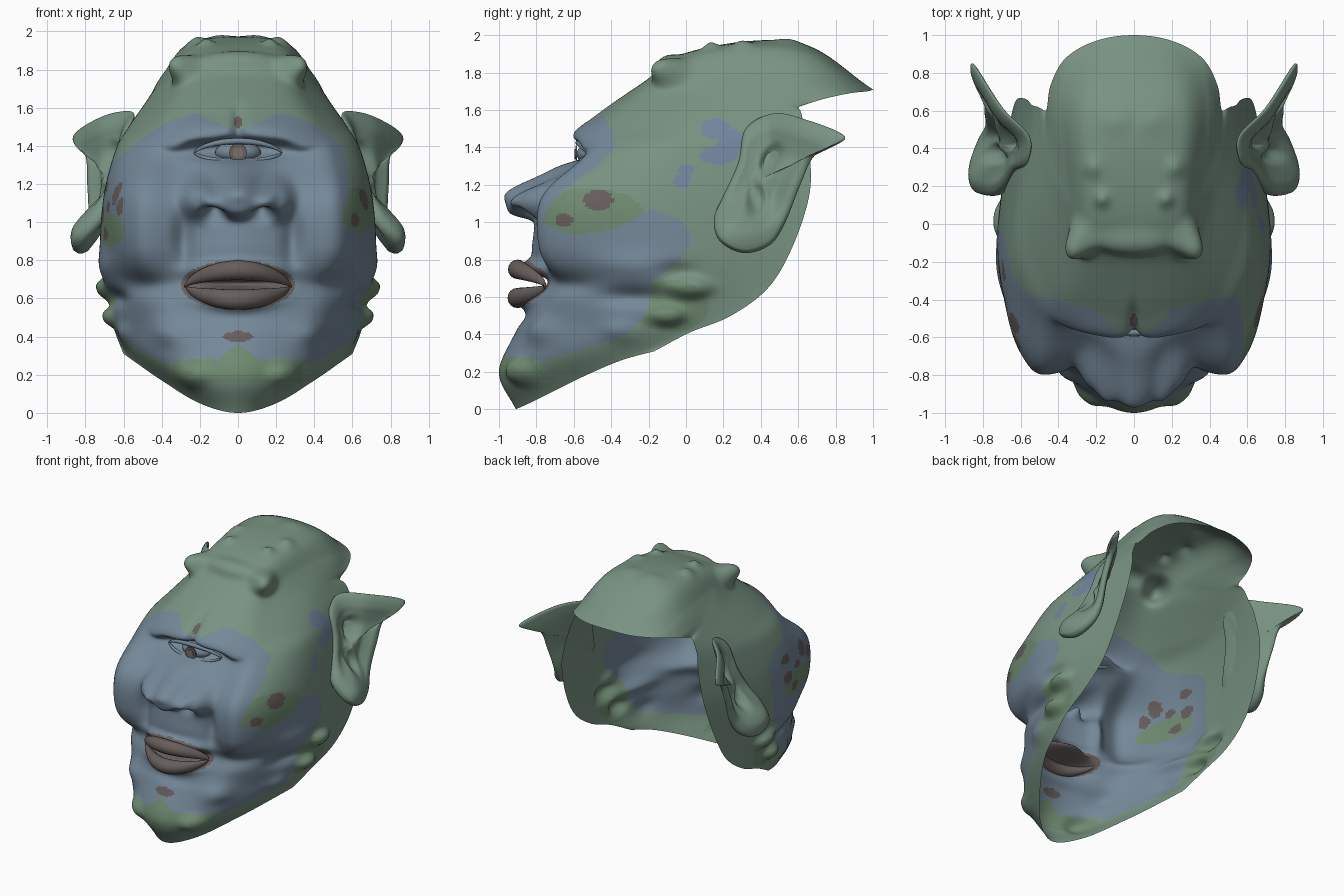
import bpy, bmesh, math
from mathutils import Vector as V

if "Cube" in bpy.data.objects:
    bpy.data.objects.remove(bpy.data.objects["Cube"])


def material(name, rgb):
    m = bpy.data.materials.new(name)
    m.diffuse_color = (*rgb, 1)
    m.use_nodes = True
    m.node_tree.nodes["Principled BSDF"].inputs["Base Color"].default_value = m.diffuse_color
    return m


GREEN = material("sage green skin", (.188, .290, .223))
BLUE = material("slate blue skin", (.175, .245, .315))
MOSS = material("moss green patch", (.160, .256, .165))
VIOLET = material("violet blue patch", (.168, .230, .335))
BROWN = material("brown lips and spots", (.135, .112, .108))
PALE = material("pale brown pupil", (.21, .16, .14))


def spline(pts, t):
    """Smooth curve through the points, t counts from point to point."""
    i = max(0, min(int(t), len(pts) - 2))
    f = t - i
    b, c = pts[i], pts[i + 1]
    a = pts[i - 1] if i else 2 * b - c
    d = pts[i + 2] if i + 2 < len(pts) else 2 * c - b
    return .5 * (2 * b + (c - a) * f + (2 * a - 5 * b + 4 * c - d) * f * f
                 + (3 * b - a - 3 * c + d) * f ** 3)


def make_object(name, bm, mats):
    bmesh.ops.recalc_face_normals(bm, faces=bm.faces[:])
    me = bpy.data.meshes.new(name)
    for f in bm.faces:
        f.smooth = True
    bm.to_mesh(me)
    bm.free()
    for m in mats:
        me.materials.append(m)
    ob = bpy.data.objects.new(name, me)
    bpy.context.collection.objects.link(ob)
    return ob


# Profiles running from the chin rim, up the face, over the crown to the back rim
centre = [(0, -.91, 0), (0, -1.0, .2), (0, -.90, .44), (0, -.83, .66), (0, -.82, .9), (0, -.76, 1.15),
          (0, -.55, 1.37), (0, -.54, 1.52), (0, -.24, 1.74), (0, .05, 1.92), (0, .6, 1.96), (0, 1, 1.71)]
inner = [(.2, -.80, .05), (.24, -.90, .2), (.29, -.82, .43), (.32, -.74, .66), (.32, -.74, .88), (.32, -.71, 1.14),
         (.3, -.54, 1.36), (.29, -.47, 1.52), (.24, -.2, 1.73), (.24, .07, 1.9), (.26, .6, 1.92), (.2, .97, 1.7)]
outer = [(.4, -.56, .17), (.44, -.66, .29), (.49, -.61, .47), (.52, -.62, .67), (.54, -.68, .87), (.53, -.67, 1.14),
         (.5, -.47, 1.38), (.45, -.32, 1.51), (.36, -.06, 1.69), (.35, .16, 1.78), (.39, .58, 1.78), (.36, .88, 1.69)]
side = [(.53, -.35, .26), (.6, -.3, .38), (.65, -.23, .52), (.7, -.18, .72), (.72, -.2, .9), (.7, -.22, 1.15),
        (.64, -.1, 1.38), (.57, .05, 1.5), (.48, .22, 1.63), (.45, .36, 1.68), (.45, .56, 1.68), (.44, .74, 1.66)]
rim = [(.6, -.17, .31), (.64, .02, .41), (.66, .24, .5), (.66, .44, .65), (.65, .57, .87), (.62, .66, 1.15),
       (.57, .66, 1.38), (.54, .63, 1.5), (.51, .62, 1.57), (.49, .61, 1.6), (.47, .6, 1.61), (.46, .61, 1.62)]
profiles = [[V(p) for p in col] for col in (centre, inner, outer, side, rim)]

# Sculpted features: centre, radii, falloff power, push direction (mirrored in x)
nose = [(0, -.77, 1.13, .16, .3, .1, 4, 0, -.15, -.03), (0, -.68, 1.23, .13, .3, .11, 2, 0, -.11, 0),
        (.2, -.74, 1.12, .085, .3, .1, 3, .01, -.12, 0), (.12, -.77, 1.04, .05, .3, .035, 2, 0, .06, .05)]
mouth = [(0, -.82, .75, .24, .3, .05, 3, 0, -.06, 0), (0, -.82, .59, .22, .3, .05, 3, 0, -.05, 0),
         (0, -.82, .68, .18, .3, .04, 2, 0, .16, 0), (0, -.87, .49, .2, .3, .04, 2, 0, .02, 0)]
cheek = [(.48, -.62, 1.0, .21, .35, .27, 4, .02, -.06, 0), (.28, -.74, .92, .045, .3, .15, 2, 0, .05, 0),
         (.48, -.64, .67, .15, .2, .06, 2, -.02, .04, 0), (.66, -.3, .6, .1, .2, .05, 2, -.04, .02, 0),
         (.69, -.05, .74, .1, .1, .05, 2, -.03, 0, 0), (.68, -.3, .76, .1, .3, .08, 2, .03, 0, 0)]
jaw = [(.24, -.9, .2, .08, .2, .07, 3, .02, -.035, 0), (.36, -.78, .42, .1, .2, .07, 2, .02, -.03, 0),
       (.68, .02, .65, .1, .11, .055, 3, .05, 0, 0), (.65, -.1, .5, .1, .09, .05, 3, .05, 0, 0),
       (.58, -.34, .42, .1, .1, .06, 2, .02, -.02, 0)]
brow = [(.16, -.52, 1.49, .17, .2, .06, 3, 0, -.055, -.02), (.34, -.46, 1.44, .1, .2, .06, 2, 0, -.05, -.03),
        (0, -.54, 1.375, .25, .2, .055, 3, 0, .07, 0), (0, -.54, 1.53, .03, .2, .09, 2, 0, .04, 0)]
crown = [(.29, -.09, 1.81, .08, .1, .08, 3, .075, -.085, .045), (0, -.08, 1.84, .2, .1, .05, 3, 0, -.03, .03),
         (.17, .13, 1.93, .04, .04, .1, 2, 0, 0, .03), (.22, .3, 1.93, .05, .05, .1, 2, 0, 0, .025),
         (.1, .55, 1.95, .08, .07, .1, 2, 0, 0, .015)]
bumps = nose + mouth + cheek + jaw + brow + crown


def sculpt(p):
    q = p.copy()
    for x, y, z, rx, ry, rz, power, dx, dy, dz in bumps:
        d = ((p.x - x) / rx) ** 2 + ((p.y - y) / ry) ** 2 + ((p.z - z) / rz) ** 2
        if d < 7:
            q += V((dx, dy, dz)) * math.exp(-d ** (power / 2))
    return q


# Outline of the blue face area, seen from the side (y, z); it reaches further up on the left
blue_low = [(-1.2, .28), (-.75, .26), (-.3, .4), (-.22, .5), (-.18, .68), (-.05, .78)]
blue_top = [(-.38, 1.4), (-.38, 1.49), (-.44, 1.57), (-.56, 1.58), (-1.2, 1.5)]
blue_right = blue_low + [(.03, .9), (0, 1.0), (-.2, 1.07), (-.35, .97), (-.55, .93), (-.72, 1.0), (-.66, 1.1),
                         (-.58, 1.2), (-.47, 1.3)] + blue_top
blue_left = blue_low + [(-.06, .95), (-.02, 1.2), (-.12, 1.28), (-.3, 1.33)] + blue_top
right_spots = [(-.45, 1.12, .065, .055), (-.6, 1.01, .042, .036)]
left_spots = [(-.5, 1.15, .045, .06), (-.40, 1.08, .04, .03), (-.58, 1.08, .035, .05), (-.26, 1.04, .06, .045),
              (-.36, .94, .05, .035), (-.25, 1.18, .055, .035)]
violet_spots = [(.17, 1.36, .1, .05), (.16, 1.5, .08, .055), (.24, 1.43, .07, .07), (-.02, 1.22, .045, .04),
                (.0, 1.28, .04, .03)]


def inside(y, z, poly):
    hit = False
    for (y1, z1), (y2, z2) in zip(poly, poly[1:] + poly[:1]):
        if (z1 > z) != (z2 > z) and y < (y2 - y1) * (z - z1) / (z2 - z1) + y1:
            hit = not hit
    return hit


def spotted(a, b, spots):
    return any(((a - s) / ra) ** 2 + ((b - t) / rb) ** 2 < 1 for s, t, ra, rb in spots)


def skin(p):
    x, y, z = p
    if y < -.5 and spotted(x, z, [(0, .67, .3, .13), (0, .4, .08, .028), (0, 1.53, .02, .03)]):
        return 4
    if abs(x) > .4 and spotted(y, z, right_spots if x > 0 else left_spots):
        return 4
    if x > .3 and spotted(y, z, violet_spots):
        return 3
    if y < -.5 and (z < .37 - abs(x) * .9 or z < .28) and abs(x) < .34:
        return 2 if z > .16 else 0
    if x < 0 and spotted(y, z, [(-.42, .96, .22, .09)]):
        return 2
    if inside(y, z, blue_right if x > 0 else blue_left) and z < 1.49 + .4 * abs(x):
        return 1
    if spotted(y, z, [(-.5, 1.05, .27, .13), (-.08, .55, .2, .14)]):
        return 2
    return 0


# Mask head: an open shell lofted through the profiles, then sculpted
ROWS, COLS = 308, 112
bm = bmesh.new()
grid, base = [], []
for i in range(ROWS + 1):
    c = [spline(p, i / ROWS * 11) for p in profiles]
    c = [V((-c[1].x, c[1].y, c[1].z))] + c
    half = [spline(c, 1 + 4 * j / COLS) for j in range(COLS + 1)]
    done = [sculpt(p) for p in half]
    half[0].x = done[0].x = 0
    row, flat = [], []
    for j in range(-COLS, COLS + 1):
        s = -1 if j < 0 else 1
        p, b = done[abs(j)], half[abs(j)]
        row.append(bm.verts.new((s * p.x, p.y, p.z)))
        flat.append(V((s * b.x, b.y, b.z)))
    grid.append(row)
    base.append(flat)
for i in range(ROWS):
    for j in range(2 * COLS):
        f = bm.faces.new((grid[i][j], grid[i][j + 1], grid[i + 1][j + 1], grid[i + 1][j]))
        f.material_index = skin((base[i][j] + base[i + 1][j + 1]) / 2)
make_object("mask_head", bm, [GREEN, BLUE, MOSS, VIOLET, BROWN])

# Pointed ears: dished plates around one outline, front edge sunk in the head, thick lobe
ear_outline = [V(p) for p in [
    (.57, .32, 1.5), (.56, .46, 1.58), (.71, .62, 1.555), (.86, .85, 1.455), (.79, .69, 1.36), (.78, .61, 1.2),
    (.77, .53, 1.0), (.80, .45, .88), (.83, .31, .835), (.82, .18, .9), (.73, .15, 1.02), (.67, .2, 1.14),
    (.62, .28, 1.32)]]
mid = V((.70, .42, 1.24))
lobe = V((.82, .3, .97))
closed = ear_outline[-2:] + ear_outline + ear_outline[:3]
N = 104
loop = [spline(closed, 2 + 13 * k / N) for k in range(N)]
layers = [V(p) for p in [(.01, .01), (.2, .0), (.4, -.01), (.6, .005), (.75, .02), (.88, .02), (.96, .012), (1, 0),
                         (.97, -.012), (.88, -.02), (.7, -.03), (.4, -.04), (.02, -.05)]]


def ear(name, s):
    bm = bmesh.new()
    rings = []
    for n in range(49):
        f, h = spline(layers, n / 4)
        ring = []
        for p in loop:
            q = mid.lerp(p, f)
            fat = math.exp(-((q.y - lobe.y) / .16) ** 2 - ((q.z - lobe.z) / .13) ** 2)
            swell = fat * .055 * max(-1, min(1, (28 - n) / 4))
            # two deep hollows in the bowl of the ear
            if n < 24:
                swell -= .05 * math.exp(-(((q.y - .45 - (q.z - 1.33) * .4) / .05) ** 2 + ((q.z - 1.33) / .08) ** 2) ** 2)
                swell -= .05 * math.exp(-(((q.y - .37) / .045) ** 2 + ((q.z - 1.13) / .08) ** 2) ** 2)
            q += V((h + swell, -h * .4, 0))
            ring.append(bm.verts.new((s * q.x, q.y, q.z)))
        rings.append(ring)
    for a, b in zip(rings, rings[1:]):
        for k in range(N):
            bm.faces.new((a[k], a[(k + 1) % N], b[(k + 1) % N], b[k]))
    bm.faces.new(rings[0])
    bm.faces.new(rings[-1])
    make_object(name, bm, [GREEN])


for s, word in ((1, "right"), (-1, "left")):
    ear(word + "_ear", s)

# Single eye with thin iris and pupil plates
bm = bmesh.new()
bmesh.ops.create_uvsphere(bm, u_segments=32, v_segments=20, radius=1)
for v in bm.verts:
    v.co = V((v.co.x * .12, v.co.y * .085 - .50, v.co.z * .06 + 1.365))
make_object("eyeball", bm, [BLUE])
for name, r, y, mat in (("iris", .046, -.587, BROWN), ("pupil", .027, -.592, PALE)):
    bpy.ops.mesh.primitive_cylinder_add(vertices=32, radius=r, depth=.008, location=(0, y, 1.365),
                                        rotation=(math.pi / 2, 0, 0))
    bpy.context.object.name = name
    bpy.context.object.data.materials.append(mat)


def fold(name, half_width, y, z, bow, rise, thin, thick, mat):
    """Tapered bent tube: both ends at (y, z), the middle moved by bow and rise."""
    bm = bmesh.new()
    rings = []
    for k in range(33):
        t = k / 16 - 1
        arch = 1 - t * t
        c = V((half_width * t, y + bow * arch, z + rise * arch ** .7))
        r = thin + thick * arch ** .7
        rings.append([bm.verts.new(c + V((0, r * math.cos(a * math.pi / 8), r * math.sin(a * math.pi / 8))))
                      for a in range(16)])
    for a, b in zip(rings, rings[1:]):
        for k in range(16):
            bm.faces.new((a[k], a[(k + 1) % 16], b[(k + 1) % 16], b[k]))
    make_object(name, bm, [mat])


fold("upper_eyelid", .23, -.53, 1.365, -.045, .06, .006, .01, BLUE)
fold("lower_eyelid", .23, -.53, 1.365, -.045, -.05, .006, .01, BLUE)
fold("upper_lip", .28, -.755, .665, -.145, .083, .008, .044, BROWN)
fold("lower_lip", .27, -.755, .655, -.145, -.06, .008, .046, BROWN)
